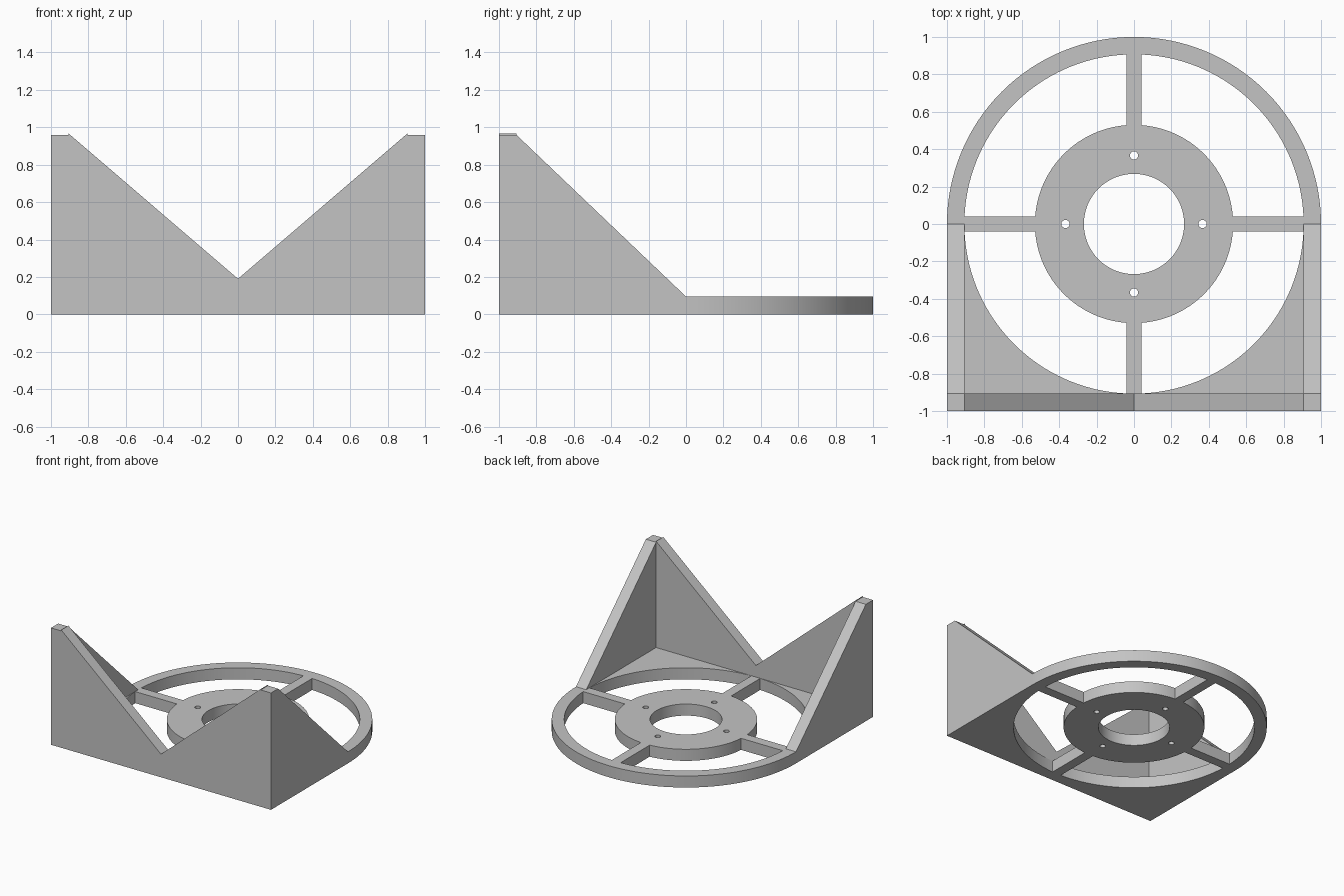
import bpy
from math import asin, cos, sin, pi, radians
from mathutils import Euler, Matrix, Vector

cube = bpy.data.objects.get("Cube")
if cube:
    bpy.data.objects.remove(cube, do_unlink=True)

# Main dimensions
PLATE = 0.095      # base thickness
WALL = 0.093       # wall and rim thickness
INNER = 1 - WALL   # inside of the rim
HUB, BORE = 0.53, 0.268
SPOKE = 0.04       # half width of a spoke
TOP = 0.96

grey = bpy.data.materials.new("light grey")
grey.use_nodes = True
colour = (0.55, 0.55, 0.55, 1)
grey.diffuse_color = colour
grey.node_tree.nodes["Principled BSDF"].inputs["Base Color"].default_value = colour


def arc(radius, start, end, steps, centre=(0, 0)):
    """Points along an arc, both ends included."""
    angles = [start + (end - start) * i / steps for i in range(steps + 1)]
    return [(centre[0] + radius * cos(a), centre[1] + radius * sin(a)) for a in angles]


def circle(radius, steps, centre=(0, 0)):
    return arc(radius, 0, 2 * pi, steps, centre)[:-1]


def extrude(name, loops, depth, location, rotation=(0, 0, 0)):
    """Filled outline (further loops are holes) given a centred thickness."""
    curve = bpy.data.curves.new(name, "CURVE")
    curve.dimensions = "2D"
    curve.fill_mode = "BOTH"
    curve.extrude = depth / 2
    for loop in loops:
        spline = curve.splines.new("POLY")
        spline.points.add(len(loop) - 1)
        for point, (x, y) in zip(spline.points, loop):
            point.co = (x, y, 0, 1)
        spline.use_cyclic_u = True
    obj = bpy.data.objects.new(name, curve)
    bpy.context.collection.objects.link(obj)
    turn = Euler([radians(a) for a in rotation]).to_matrix().to_4x4()
    obj.matrix_world = Matrix.Translation(Vector(location)) @ turn
    bpy.ops.object.select_all(action="DESELECT")
    obj.select_set(True)
    bpy.context.view_layer.objects.active = obj
    bpy.ops.object.convert(target="MESH")
    obj = bpy.context.object
    # Weld the caps to the sides
    bpy.ops.object.mode_set(mode="EDIT")
    bpy.ops.mesh.select_all(action="SELECT")
    bpy.ops.mesh.remove_doubles(threshold=0.0001)
    bpy.ops.mesh.normals_make_consistent(inside=False)
    bpy.ops.object.mode_set(mode="OBJECT")
    bpy.ops.object.shade_smooth_by_angle(angle=radians(30))
    obj.data.materials.clear()
    obj.data.materials.append(grey)
    return obj


# Base: round at the back, square at the front, with hub, spokes and holes
loops = [arc(1, 0, pi, 64) + [(-1, -1), (1, -1)], circle(BORE, 64)]
a_out, a_in = asin(SPOKE / INNER), asin(SPOKE / HUB)
for i in range(4):
    q = i * pi / 2
    loops.append(arc(INNER, q + a_out, q + pi / 2 - a_out, 32)
                 + arc(HUB, q + pi / 2 - a_in, q + a_in, 24))
    loops.append(circle(0.022, 20, (0.367 * cos(q), 0.367 * sin(q))))
extrude("base_plate", loops, PLATE, (0, 0, PLATE / 2))

# Front wall with its V notch
half = [(INNER, 0.968), (INNER, TOP), (1, TOP), (1, PLATE)]
notch = [(0, 0.19)] + half + [(-x, z) for x, z in reversed(half)]
extrude("front_wall", [notch], WALL, (0, -1 + WALL / 2, 0), (90, 0, 0))

# Sloping side walls
slope = [(0, PLATE), (-INNER, TOP), (-INNER, PLATE)]
for side, sign in (("left", 1), ("right", -1)):
    extrude(side + "_wall", [slope], WALL, (sign * (1 - WALL / 2), 0, 0), (90, 0, 90))
